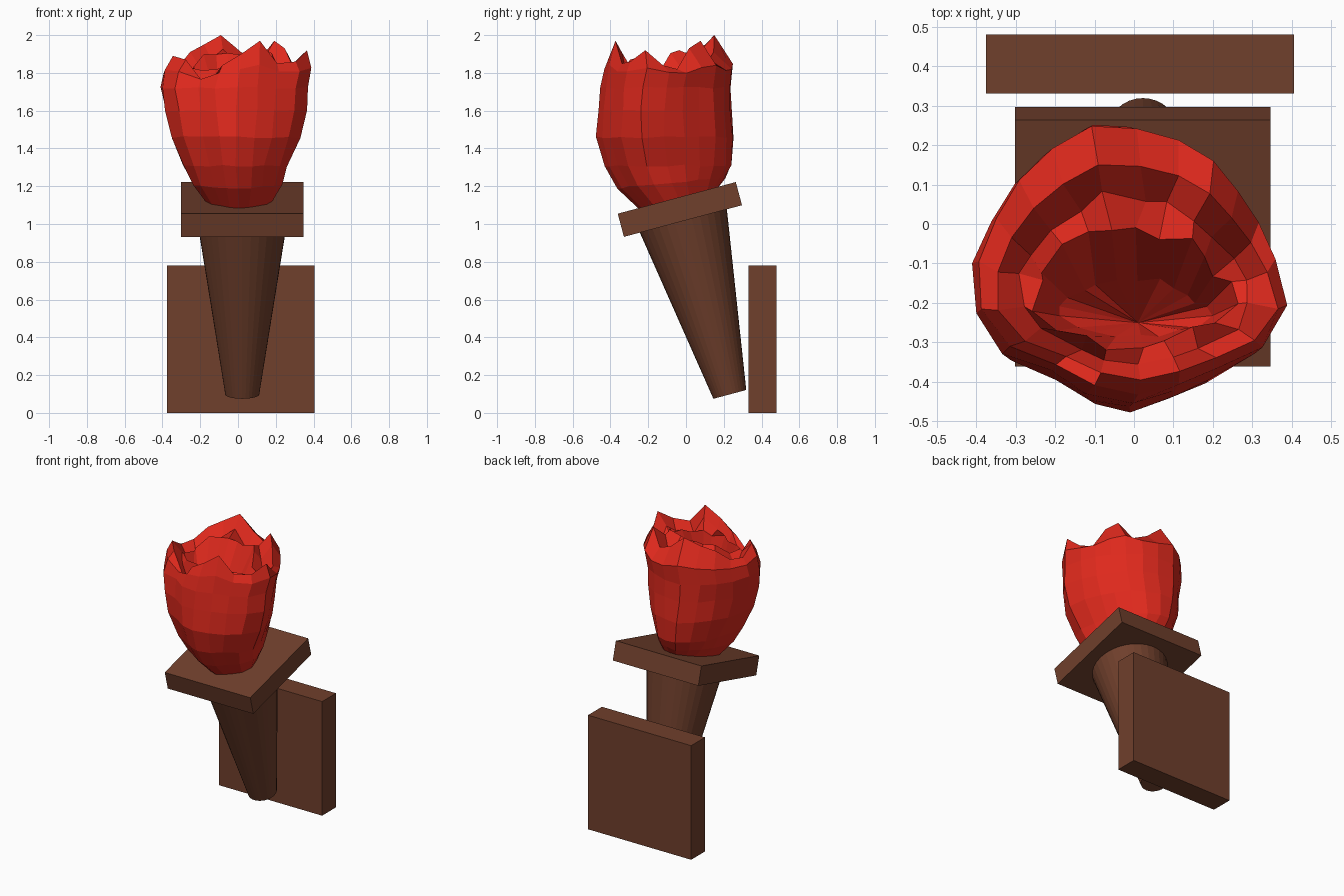
import bpy, bmesh, math, random
from mathutils import Matrix, Vector

if "Cube" in bpy.data.objects:
    bpy.data.objects.remove(bpy.data.objects["Cube"])

random.seed(4)
TILT = math.radians(15)


def material(name, rgb):
    m = bpy.data.materials.new(name)
    m.diffuse_color = (*rgb, 1)
    m.use_nodes = True
    m.node_tree.nodes["Principled BSDF"].inputs["Base Color"].default_value = m.diffuse_color
    return m


WOOD = material("brown wood", (0.16, 0.05, 0.025))
RED = material("flame red", (0.74, 0.022, 0.012))


def finish(name, bm, mat):
    bmesh.ops.recalc_face_normals(bm, faces=bm.faces)
    me = bpy.data.meshes.new(name)
    bm.to_mesh(me)
    bm.free()
    me.materials.append(mat)
    ob = bpy.data.objects.new(name, me)
    bpy.context.collection.objects.link(ob)
    return ob


def box(name, centre, size, tilt=0):
    bm = bmesh.new()
    mat = (Matrix.Translation(centre) @ Matrix.Rotation(tilt, 4, 'X')
           @ Matrix.Diagonal((*size, 1)))
    bmesh.ops.create_cube(bm, size=1, matrix=mat)
    return finish(name, bm, WOOD)


# wall plate and tilted top plate
box("wall_plate", (0.015, 0.405, 0.39), (0.78, 0.15, 0.78))
box("top_plate", (0.0225, -0.0325, 1.077), (0.647, 0.647, 0.127), TILT)

# tapered handle along the tilted axis
bm = bmesh.new()
length = 0.96
axis = Vector((0, -math.sin(TILT), math.cos(TILT)))
mid = Vector((0.0225, 0.232, 0.098)) + axis * length / 2
bmesh.ops.create_cone(bm, cap_ends=True, segments=32, radius1=0.09, radius2=0.24, depth=length,
                      matrix=Matrix.Translation(mid) @ Matrix.Rotation(TILT, 4, 'X'))
finish("handle", bm, WOOD)

# flame: one outline stretched into rings, a jagged rim, then a hollow
RADII = [.355, .325, .315, .33, .345, .36, .384, .37, .37, .38,
         .40, .42, .40, .355, .36, .367, .355, .36, .395, .405]
RIM_Z = [1.84, 1.82, 1.93, 1.97, 1.87, 1.91, 2.0, 1.95, 1.91, 1.84,
         1.83, 1.89, 1.87, 1.72, 1.84, 1.90, 1.97, 1.85, 1.86, 1.92]
N = len(RADII)
outline = [(r * math.cos(math.tau * i / N), r * math.sin(math.tau * i / N) - 0.11)
           for i, r in enumerate(RADII)]
lo = [min(p[k] for p in outline) for k in (0, 1)]
hi = [max(p[k] for p in outline) for k in (0, 1)]


def fit(i, x0, x1, y0, y1):
    u, v = [(outline[i][k] - lo[k]) / (hi[k] - lo[k]) for k in (0, 1)]
    return x0 + u * (x1 - x0), y0 + v * (y1 - y0)


bm = bmesh.new()
rings = []


def add_ring(bounds, height, jitter=0.0):
    ring = []
    for i in range(N):
        x, y = fit(i, *bounds)
        j = [random.uniform(-jitter, jitter) for _ in range(3)]
        ring.append(bm.verts.new((x + j[0], y + j[1], min(2.0, height(i, x, y) + j[2]))))
    rings.append(ring)


# outer wall; the foot follows the tilted plate
add_ring((-.17, .18, -.25, .17), lambda i, x, y: 1.147 + 0.268 * y)
add_ring((-.24, .235, -.36, .205), lambda i, x, y: 1.19 + 0.1 * (y + .36), .004)
for z, b in ((1.31, (-.29, .265, -.435, .24)), (1.46, (-.35, .325, -.475, .25)),
             (1.60, (-.385, .36, -.468, .238)), (1.72, (-.405, .375, -.45, .238))):
    add_ring(b, lambda i, x, y, z=z: z, .006)
add_ring((-.39, .39, -.435, .25), lambda i, x, y: 1.81 + 0.3 * (RIM_Z[i] - 1.87), .004)
# rim of pointed tips, leaning inwards most at the back
add_ring((-.345, .365, -.395, .15), lambda i, x, y: RIM_Z[i])
# groove behind the rim, inner petal ridge, steep hollow
add_ring((-.28, .30, -.35, .07), lambda i, x, y: RIM_Z[i] - .08, .015)
add_ring((-.24, .26, -.31, -.01), lambda i, x, y: 1.85 + (.06 if y > -.1 else -.03), .02)
add_ring((-.18, .20, -.29, -.14), lambda i, x, y: 1.68, .01)

for a, b in zip(rings, rings[1:]):
    for i in range(N):
        k = (i + 1) % N
        bm.faces.new((a[i], a[k], b[k], b[i]))
bm.faces.new(rings[0])
floor = bm.verts.new((0.01, -0.25, 1.54))
for i in range(N):
    bm.faces.new((rings[-1][i], rings[-1][(i + 1) % N], floor))
finish("flame", bm, RED)
